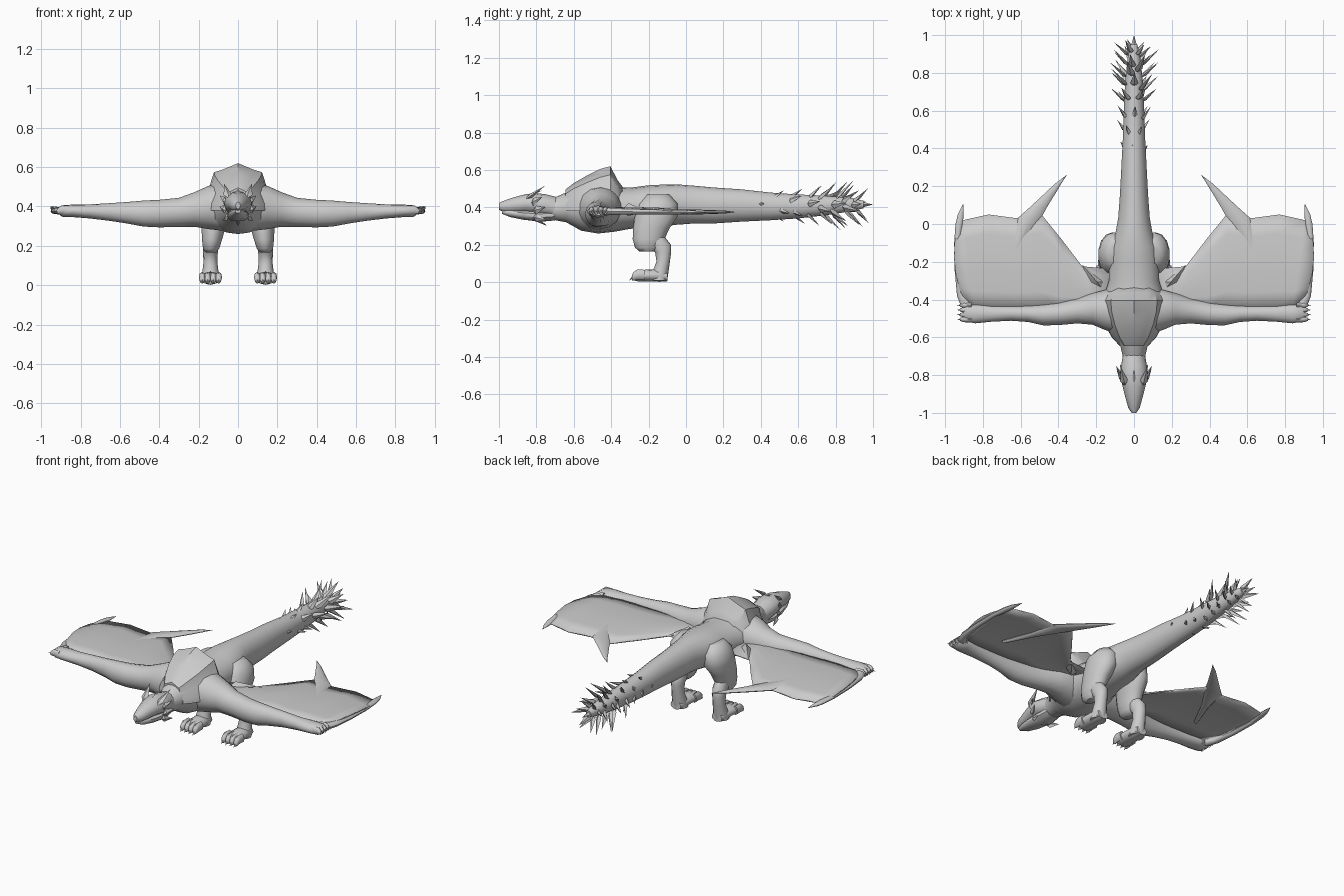
import bpy, bmesh, math, random
from mathutils import Vector

random.seed(4)
skin = bpy.data.materials.new("grey_hide")
skin.diffuse_color = (0.6, 0.6, 0.6, 1)


def finish(name, bm, mirror=False, angle=50):
    bmesh.ops.recalc_face_normals(bm, faces=bm.faces)
    me = bpy.data.meshes.new(name)
    bm.to_mesh(me)
    bm.free()
    ob = bpy.data.objects.new(name, me)
    bpy.context.collection.objects.link(ob)
    me.materials.append(skin)
    if mirror:
        ob.modifiers.new("mirror", 'MIRROR').use_clip = False
    bpy.ops.object.select_all(action='DESELECT')
    ob.select_set(True)
    bpy.context.view_layer.objects.active = ob
    bpy.ops.object.shade_smooth_by_angle(angle=math.radians(angle))
    return ob


def add_loft(bm, rings, axis, n=14):
    """Skin rings (x, y, z, radius_a, radius_b) lying square to the axis."""
    u, v = {'x': ((0, 1, 0), (0, 0, 1)), 'y': ((1, 0, 0), (0, 0, 1)),
            'z': ((1, 0, 0), (0, 1, 0))}[axis]
    u, v = Vector(u), Vector(v)
    loops = []
    for x, y, z, ra, rb in rings:
        loops.append([bm.verts.new(Vector((x, y, z))
                      + u * ra * math.sin(2 * math.pi * i / n)
                      + v * rb * math.cos(2 * math.pi * i / n)) for i in range(n)])
    for a, b in zip(loops, loops[1:]):
        for i in range(n):
            j = (i + 1) % n
            bm.faces.new((a[i], a[j], b[j], b[i]))
    bm.faces.new(loops[0])
    bm.faces.new(loops[-1])


def loft(name, rings, axis, n=14, mirror=False):
    bm = bmesh.new()
    add_loft(bm, rings, axis, n)
    return finish(name, bm, mirror)


def add_spike(bm, base, tip, side, width, thick):
    """Four-sided leaf-shaped blade, widest a quarter of the way up."""
    base, tip, side = Vector(base), Vector(tip), Vector(side).normalized()
    up = (tip - base).cross(side).normalized()
    mid = base.lerp(tip, 0.25)
    ring = [bm.verts.new(mid + o) for o in
            (side * width, up * thick, -side * width, -up * thick)]
    b, t = bm.verts.new(base), bm.verts.new(tip)
    for i in range(4):
        p, q = ring[i], ring[(i + 1) % 4]
        bm.faces.new((p, q, t))
        bm.faces.new((q, p, b))


# Torso running into the tail
loft("body_and_tail", [
    (0, -.72, .39, .055, .055), (0, -.64, .40, .075, .08), (0, -.56, .395, .13, .12),
    (0, -.47, .39, .17, .13), (0, -.38, .39, .16, .12), (0, -.30, .395, .135, .11),
    (0, -.20, .405, .135, .113), (0, -.12, .41, .125, .112), (0, -.05, .415, .10, .108),
    (0, .03, .415, .085, .102), (0, .15, .41, .076, .096), (0, .30, .41, .068, .086),
    (0, .45, .405, .060, .074), (0, .60, .405, .055, .064), (0, .75, .41, .048, .052),
    (0, .88, .415, .034, .036), (0, .95, .415, .018, .02)], 'y', 18)

# Head: skull, lower jaw, horns and chin
loft("head", [
    (0, -1.0, .405, .012, .018), (0, -.975, .405, .03, .03), (0, -.92, .412, .045, .042),
    (0, -.86, .42, .06, .05), (0, -.80, .42, .075, .056), (0, -.75, .41, .068, .06),
    (0, -.69, .395, .058, .06)], 'y', 12)
loft("jaw", [
    (0, -.985, .378, .014, .012), (0, -.94, .37, .034, .022), (0, -.87, .362, .05, .028),
    (0, -.78, .355, .06, .032), (0, -.70, .36, .05, .03)], 'y', 10)
bm = bmesh.new()
for base, tip, side, w in (
        ((.045, -.86, .44), (.07, -.755, .515), (1, 0, 0), .022),
        ((.06, -.83, .42), (.092, -.77, .455), (0, 0, 1), .022),
        ((.06, -.82, .38), (.095, -.75, .40), (0, 0, 1), .022),
        ((.05, -.82, .35), (.075, -.74, .33), (0, 0, 1), .02)):
    add_spike(bm, base, tip, side, w, .012)
finish("horns", bm, True, 20)
bm = bmesh.new()
add_spike(bm, (0, -.84, .36), (0, -.74, .30), (1, 0, 0), .02, .015)
add_spike(bm, (0, -.9, .44), (0, -.77, .49), (1, 0, 0), .025, .012)
finish("chin_and_crest", bm, False, 20)

# Raised hood over the shoulders, with a peaked back edge
profile = [(0, 1), (.42, .86), (.66, .80), (.78, .50), (1, .22), (1.02, 0)]
outline = profile + [(-x, z) for x, z in reversed(profile[1:])]
bm = bmesh.new()
loops = []
for y, w, low, top in ((-.645, .075, .38, .495), (-.60, .115, .38, .53), (-.53, .155, .38, .57),
                       (-.46, .18, .38, .605), (-.405, .185, .39, .62), (-.365, .165, .39, .545),
                       (-.335, .12, .39, .505)):
    loops.append([bm.verts.new((x * w, y, low + z * (top - low))) for x, z in outline])
for a, b in zip(loops, loops[1:]):
    for i in range(len(a)):
        j = (i + 1) % len(a)
        bm.faces.new((a[i], a[j], b[j], b[i]))
bm.faces.new(loops[0])
bm.faces.new(loops[-1])
finish("shoulder_hood", bm, False, 40)

# Wing arms
loft("wing_arm", [
    (.06, -.47, .395, .12, .12), (.15, -.455, .395, .11, .11), (.22, -.45, .385, .085, .088),
    (.30, -.46, .37, .068, .074), (.40, -.475, .364, .062, .07), (.48, -.48, .364, .058, .066),
    (.56, -.475, .368, .045, .055), (.65, -.473, .372, .04, .045), (.75, -.475, .375, .043, .036),
    (.84, -.475, .378, .052, .032), (.89, -.47, .376, .048, .030), (.905, -.47, .376, .035, .02)],
    'x', 14, True)

# Clawed fingers on the wing hands
bm = bmesh.new()
for y in (-.505, -.48, -.455, -.43):
    add_loft(bm, [(.86, y, .38, .016, .024), (.90, y, .382, .015, .022),
                  (.92, y, .375, .008, .012)], 'x', 8)
    add_spike(bm, (.905, y, .38), (.938, y, .372), (0, 1, 0), .006, .007)
finish("wing_hand_fingers", bm, True)

# Wing membrane: strips from the arm line back to the scalloped trailing edge
front = [(.10, -.42), (.22, -.44), (.38, -.46), (.50, -.46), (.62, -.46),
         (.74, -.46), (.84, -.45), (.90, -.42)]
rear = [(.10, -.24), (.275, -.225), (.385, -.08), (.49, .05), (.62, .03),
        (.77, .05), (.905, .02), (.94, -.02)]
bm = bmesh.new()
grid = []
for k in range(6):
    t = k / 5
    row = []
    for i, (f, r) in enumerate(zip(front, rear)):
        x, y = f[0] + (r[0] - f[0]) * t, f[1] + (r[1] - f[1]) * t
        sag = .018 * math.sin(math.pi * t) * (1 if i % 2 else .5)
        if i == 7:
            x += .03 * math.sin(math.pi * t)
        row.append(bm.verts.new((x, y, .385 - .012 * t + sag)))
    grid.append(row)
for a, b in zip(grid, grid[1:]):
    for i in range(len(a) - 1):
        bm.faces.new((a[i], a[i + 1], b[i + 1], b[i]))
membrane = finish("wing_membrane", bm, True)
solid = membrane.modifiers.new("thickness", 'SOLIDIFY')
solid.thickness = .008
solid.offset = 0

# Wing finger bones: leading outer finger and the curved inner hook
loft("outer_wing_finger", [
    (.88, -.44, .378, .035, .022), (.915, -.38, .378, .022, .018), (.933, -.25, .376, .016, .014),
    (.938, -.10, .375, .014, .012), (.925, .0, .374, .02, .012), (.918, .05, .373, .015, .009),
    (.905, .105, .372, .001, .001)], 'y', 8, True)
loft("inner_wing_hook", [
    (.70, -.30, .378, .012, .008), (.62, -.12, .377, .025, .012), (.555, .03, .376, .062, .013),
    (.505, .09, .375, .045, .012), (.45, .155, .375, .03, .01), (.40, .215, .375, .016, .007),
    (.355, .26, .375, .001, .001)], 'y', 8, True)
bm = bmesh.new()
add_spike(bm, (.17, -.34, .39), (.275, -.215, .38), (1, 0, 0), .04, .035)
finish("wing_root_spur", bm, True)

# Hind legs: thigh, shank, foot and toes
loft("thigh", [
    (.095, -.15, .47, .045, .06), (.105, -.15, .42, .078, .105), (.115, -.16, .35, .075, .115),
    (.125, -.185, .29, .062, .098), (.132, -.20, .23, .052, .085), (.137, -.205, .185, .042, .068),
    (.138, -.205, .165, .025, .045)], 'z', 14, True)
loft("shank", [
    (.135, -.17, .25, .035, .05), (.138, -.14, .20, .04, .06), (.14, -.122, .16, .037, .043),
    (.14, -.122, .11, .036, .036), (.14, -.135, .06, .042, .042), (.14, -.145, .01, .045, .045)],
    'z', 12, True)
loft("foot", [
    (.14, -.10, .03, .035, .025), (.14, -.14, .036, .045, .034), (.14, -.20, .036, .05, .032),
    (.14, -.25, .034, .055, .030), (.14, -.27, .03, .05, .024)], 'y', 12, True)
bm = bmesh.new()
for k in range(4):
    x = .098 + k * .028
    add_loft(bm, [(x, -.22, .038, .016, .028), (x, -.26, .04, .017, .028),
                  (x, -.283, .03, .014, .022), (x, -.29, .022, .008, .012)], 'y', 8)
    add_spike(bm, (x, -.28, .03), (x, -.305, .008), (1, 0, 0), .006, .006)
finish("toes", bm, True)

# Tail spikes: rings of backswept blades growing longer toward the tip
bm = bmesh.new()
for k, (y, r, length, count) in enumerate((
        (.40, .062, .055, 4), (.48, .060, .085, 5), (.56, .057, .10, 6), (.64, .053, .115, 6),
        (.71, .050, .13, 7), (.78, .045, .14, 7), (.84, .036, .125, 7), (.89, .028, .10, 6))):
    for i in range(count):
        a = 2 * math.pi * (i + .5 * (k % 2)) / count + random.uniform(-.2, .2)
        out = Vector((math.sin(a), 0, math.cos(a)))
        start = Vector((0, y + random.uniform(-.02, .02), .41)) + out * r * .75
        span = length * random.uniform(.8, 1.1)
        rise = .55 if k < 3 else .82
        tip = start + out * span * rise + Vector((0, span * .72, 0))
        tip.y = min(tip.y, .985)
        add_spike(bm, start, tip, (math.cos(a), 0, -math.sin(a)), .009 + length * .09, .010)
add_spike(bm, (0, .90, .415), (0, 1.0, .415), (1, 0, 0), .022, .02)
finish("tail_spikes", bm, False, 20)
